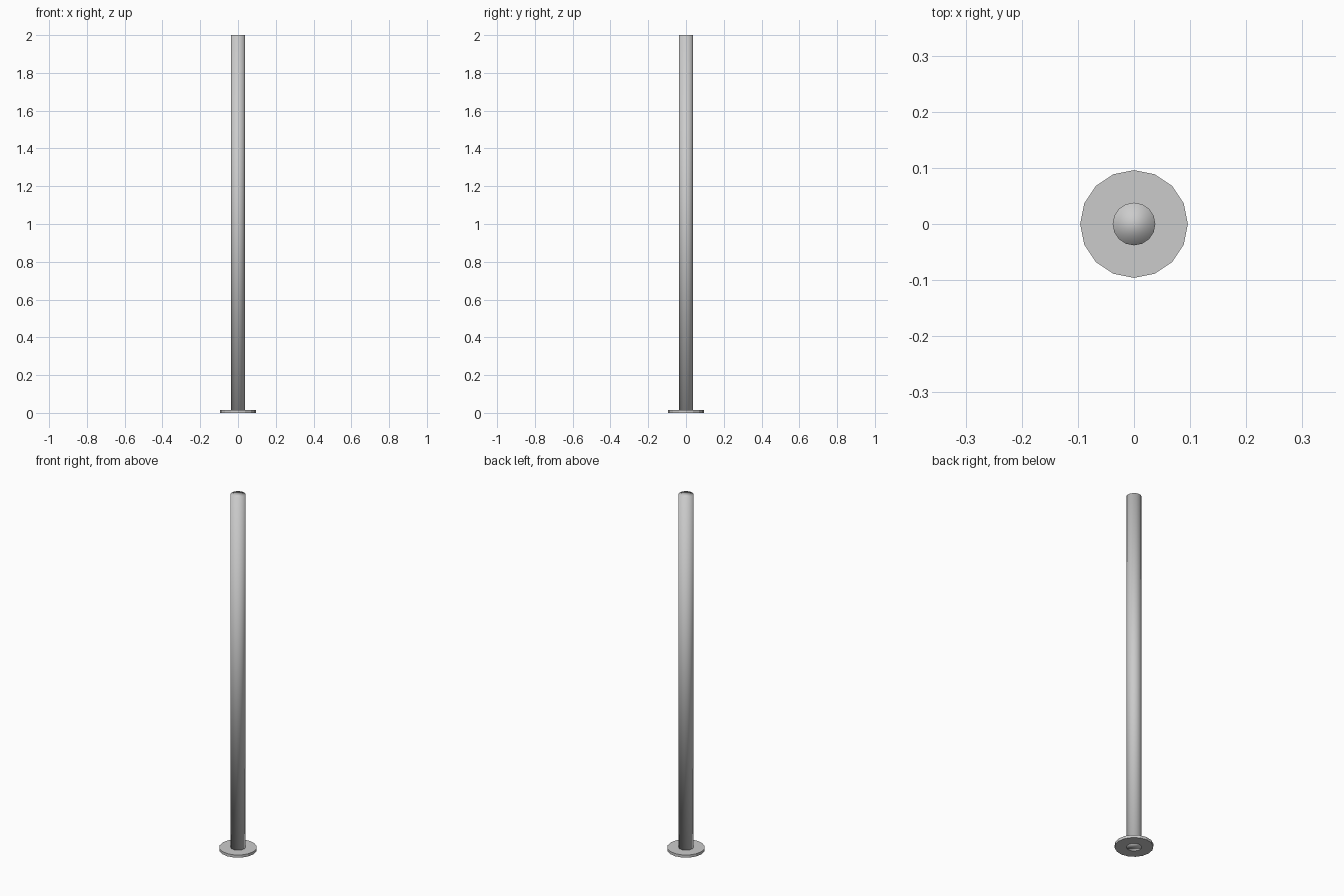
import bpy

if "Cube" in bpy.data.objects:
    bpy.data.objects.remove(bpy.data.objects["Cube"])


def cylinder(name, sides, radius, bottom, top):
    bpy.ops.mesh.primitive_cylinder_add(
        vertices=sides, radius=radius, depth=top - bottom,
        location=(0, 0, (bottom + top) / 2))
    obj = bpy.context.object
    obj.name = name
    return obj


# Tall round pole, smooth shaded over its end caps too
pole = cylinder("pole", 16, 0.038, 0.0, 2.0)
bpy.ops.object.shade_smooth()

# Thin faceted foot plate
cylinder("base_plate", 16, 0.096, 0.0, 0.015)
